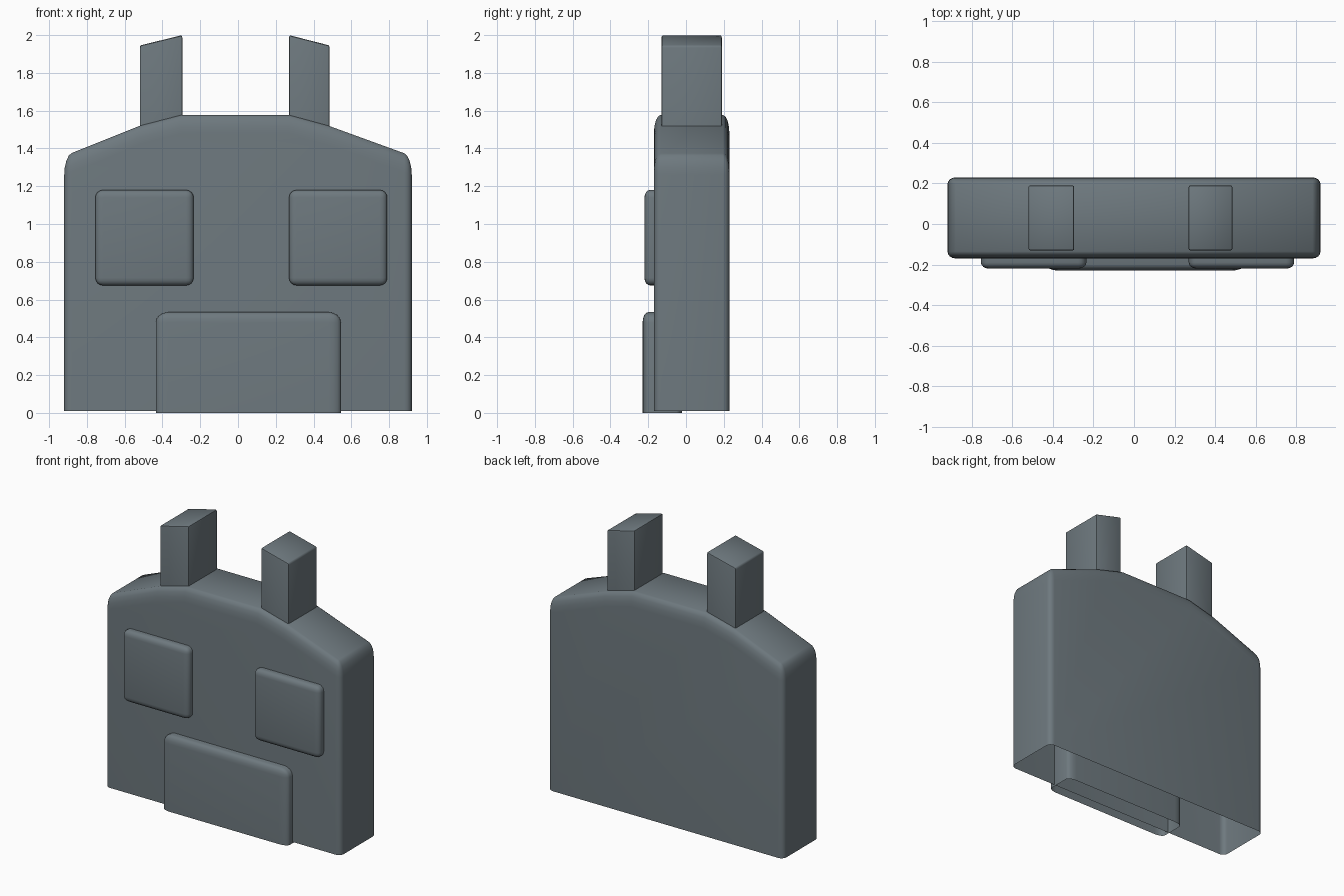
import bpy
import bmesh
import math
from mathutils import Vector

default_cube = bpy.data.objects.get("Cube")
if default_cube:
    bpy.data.objects.remove(default_cube, do_unlink=True)

slate = bpy.data.materials.new("slate grey")
slate.use_nodes = True
colour = (0.155, 0.19, 0.21, 1)
slate.diffuse_color = colour
slate.node_tree.nodes["Principled BSDF"].inputs["Base Color"].default_value = colour


def block(name, profile, front, back, radius, segments=4, open_bottom=False):
    """Extrude an x-z profile from front to back and round it by a radius per axis.

    The first and last profile points form the bottom edge."""
    bm = bmesh.new()
    outline = [bm.verts.new((x, front, z)) for x, z in profile]
    face = bm.faces.new(outline)
    extruded = bmesh.ops.extrude_face_region(bm, geom=[face], use_keep_orig=True)["geom"]
    for v in extruded:
        if isinstance(v, bmesh.types.BMVert):
            v.co.y = back
    bmesh.ops.recalc_face_normals(bm, faces=bm.faces)
    if open_bottom:
        bottom = [f for f in bm.faces if f.normal.z < -0.9]
        bmesh.ops.delete(bm, geom=bottom, context="FACES")

    # Round in a space where the radius is one, then stretch back
    size = Vector(radius)
    bmesh.ops.scale(bm, vec=[1 / s for s in size], verts=bm.verts)
    bm.normal_update()
    sharp = [e for e in bm.edges
             if e.is_manifold and e.calc_face_angle() > math.radians(45)]
    bmesh.ops.bevel(bm, geom=sharp, offset=1, segments=segments, profile=0.5,
                    affect="EDGES", clamp_overlap=True)
    bmesh.ops.scale(bm, vec=size, verts=bm.verts)
    bmesh.ops.recalc_face_normals(bm, faces=bm.faces)

    mesh = bpy.data.meshes.new(name)
    bm.to_mesh(mesh)
    bm.free()
    mesh.materials.append(slate)
    obj = bpy.data.objects.new(name, mesh)
    bpy.context.collection.objects.link(obj)
    bpy.ops.object.select_all(action="DESELECT")
    obj.select_set(True)
    bpy.context.view_layer.objects.active = obj
    bpy.ops.object.shade_smooth_by_angle(angle=math.radians(35))
    return obj


def rectangle(left, right, low, high):
    return [(left, low), (left, high), (right, high), (right, low)]


# Hollow house body with a faceted roof, open underneath
block("house_body",
      [(-0.92, 0.01), (-0.92, 1.36), (-0.52, 1.52), (-0.30, 1.577),
       (0.27, 1.577), (0.48, 1.52), (0.92, 1.36), (0.92, 0.01)],
      -0.17, 0.23, (0.04, 0.035, 0.1), open_bottom=True)

# Chimneys with tops that follow the roof slope
for name, outer, inner in (("right_chimney", -0.52, -0.295),
                           ("left_chimney", 0.485, 0.27)):
    block(name, [(outer, 1.515), (outer, 1.945), (inner, 2.0), (inner, 1.57)],
          -0.13, 0.19, (0.008, 0.008, 0.012), segments=2, open_bottom=True)

# Windows
for name, left, right in (("right_window", -0.755, -0.235),
                          ("left_window", 0.27, 0.79)):
    block(name, rectangle(left, right, 0.675, 1.18), -0.22, -0.1,
          (0.04, 0.03, 0.04))

# Door, also open underneath
block("door", rectangle(-0.435, 0.545, 0, 0.533), -0.23, -0.02,
      (0.065, 0.03, 0.055), open_bottom=True)
